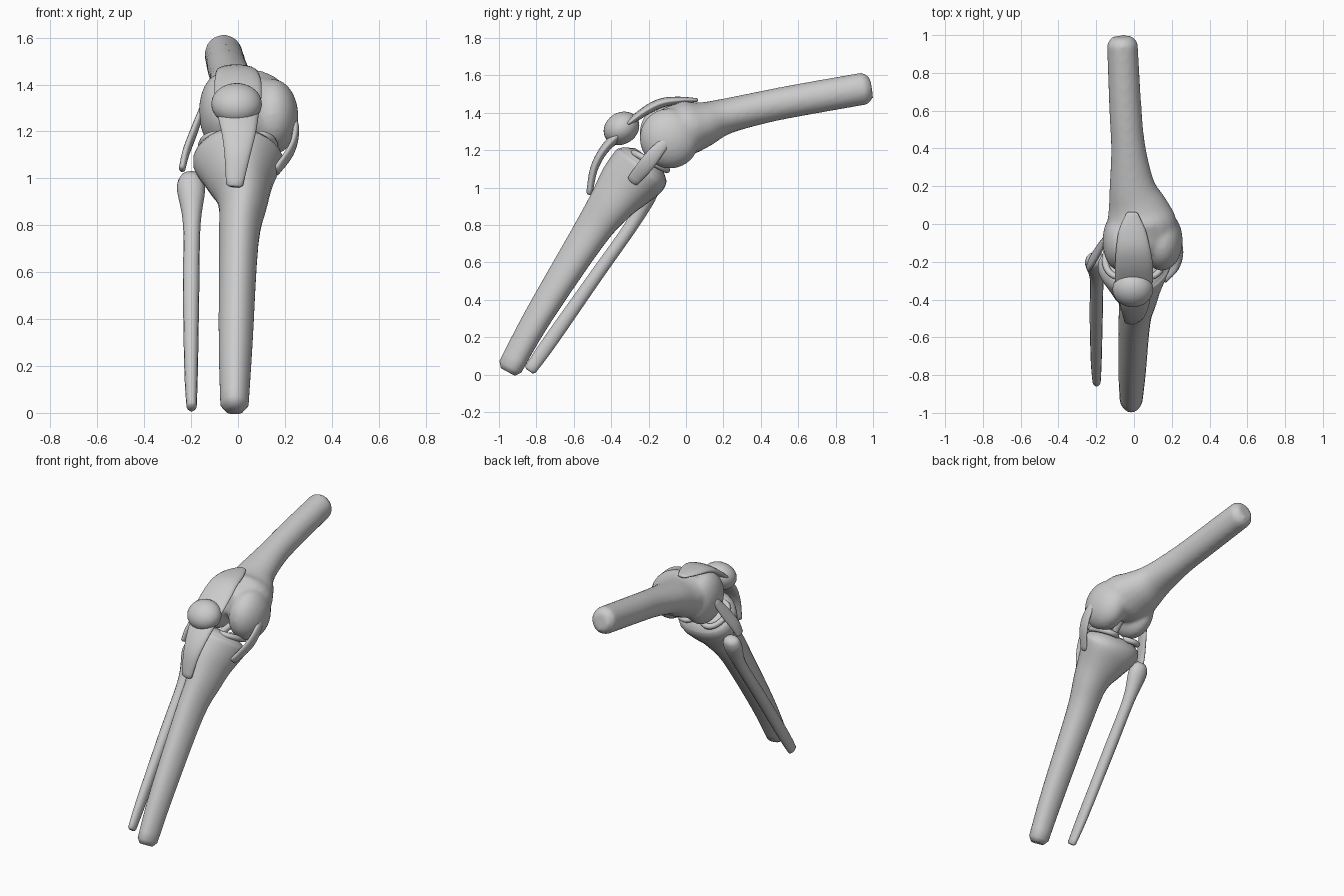
import bpy, bmesh, math
from mathutils import Vector, Matrix

if "Cube" in bpy.data.objects:
    bpy.data.objects.remove(bpy.data.objects["Cube"])


def catmull(a, b, c, d, t):
    return [0.5 * (2 * q + (r - p) * t + (2 * p - 5 * q + 4 * r - s) * t * t
                   + (3 * q - p - 3 * r + s) * t ** 3) for p, q, r, s in zip(a, b, c, d)]


def loft(bm, stations, n=20, tri=0.0, steps=4):
    """Smooth tube with rounded ends; station = x, y, z, half width in x, half thickness."""
    s = [stations[0]] + stations + [stations[-1]]
    path = [catmull(*s[i:i + 4], k / steps) for i in range(len(s) - 3) for k in range(steps)]
    path.append(list(stations[-1]))
    pts = [Vector(p[:3]) for p in path]
    sections = []
    for i, p in enumerate(path):
        t = (pts[min(i + 1, len(pts) - 1)] - pts[max(i - 1, 0)]).normalized()
        sections.append((pts[i], t, p[3], p[4]))
    for end, sign in ((0, -1), (-1, 1)):
        c, t, w, h = sections[end]
        cap = (c + t * sign * min(w, h, .07) * 0.5, t, w * 0.65, h * 0.65)
        sections.insert(0, cap) if sign < 0 else sections.append(cap)
    rings = []
    for c, t, w, h in sections:
        side = (Vector((1, 0, 0)) - t * t.x).normalized()
        up = t.cross(side)
        ring = []
        for k in range(n):
            a = 2 * math.pi * k / n
            m = 1 + tri * math.cos(3 * (a - math.pi / 2))
            ring.append(bm.verts.new(c + side * (w * m * math.cos(a)) + up * (h * m * math.sin(a))))
        rings.append(ring)
    for r0, r1 in zip(rings, rings[1:]):
        for k in range(n):
            j = (k + 1) % n
            bm.faces.new((r0[k], r0[j], r1[j], r1[k]))
    bm.faces.new(rings[0][::-1])
    bm.faces.new(rings[-1])


def ball(bm, centre, radii, tilt=0.0):
    m = Matrix.Translation(centre) @ Matrix.Rotation(tilt, 4, 'X') @ Matrix.Diagonal((*radii, 1))
    bmesh.ops.create_uvsphere(bm, u_segments=28, v_segments=18, radius=1, matrix=m)


def finish(name, bm):
    bmesh.ops.recalc_face_normals(bm, faces=bm.faces[:])
    for f in bm.faces:
        f.smooth = True
    mesh = bpy.data.meshes.new(name)
    bm.to_mesh(mesh)
    bm.free()
    ob = bpy.data.objects.new(name, mesh)
    bpy.context.collection.objects.link(ob)
    return ob


def part(name, stations, **kw):
    bm = bmesh.new()
    loft(bm, stations, **kw)
    return finish(name, bm)


def fuse(ob, voxel, smooth):
    r = ob.modifiers.new("fuse", 'REMESH')
    r.mode, r.voxel_size, r.use_smooth_shade = 'VOXEL', voxel, True
    s = ob.modifiers.new("soften", 'SMOOTH')
    s.factor, s.iterations = 0.5, smooth


# Thigh bone: flared shaft fused with two condyles and a shallow front groove
bm = bmesh.new()
loft(bm, [(-.062, .957, 1.53, .082, .087), (-.045, .6, 1.467, .086, .087),
          (-.03, .4, 1.427, .092, .088), (-.01, .2, 1.378, .122, .097),
          (.02, .08, 1.335, .163, .125), (.04, -.02, 1.318, .19, .148),
          (.035, -.13, 1.335, .155, .097)])
ball(bm, (-.072, -.09, 1.285), (.095, .158, .165), .45)
ball(bm, (.148, -.088, 1.263), (.11, .16, .162), .45)
fuse(finish("thigh_bone", bm), .013, 7)

# Shin bone: three-sided shaft widening to the sloping plateau
part("shin_bone", [(-.015, -.936, .04, .06, .066), (-.01, -.79, .305, .072, .074),
                   (.003, -.52, .735, .084, .095), (.02, -.4, .905, .105, .12),
                   (.01, -.32, 1.005, .148, .15), (.0, -.245, 1.085, .19, .165),
                   (.0, -.215, 1.122, .172, .147)], n=24, tri=-.05)

# Calf bone: slender, with a knobbed head
part("calf_bone", [(-.198, -.832, .028, .022, .034), (-.2, -.725, .18, .029, .04),
                   (-.2, -.48, .53, .035, .037), (-.197, -.29, .8, .037, .037),
                   (-.2, -.21, .95, .06, .05), (-.205, -.185, 1.0, .05, .042)], n=14)

# Kneecap
bm = bmesh.new()
ball(bm, (-.006, -.345, 1.317), (.108, .1, .084), .6)
finish("kneecap", bm)

# Tendons above and below the kneecap
part("upper_tendon", [(-.01, .058, 1.468, .03, .01), (-.01, -.03, 1.467, .07, .019),
                      (-.005, -.13, 1.453, .09, .025), (0, -.22, 1.408, .1, .024),
                      (0, -.31, 1.342, .1, .017)])
part("lower_tendon", [(0, -.365, 1.28, .09, .03), (.003, -.44, 1.2, .074, .024),
                      (-.003, -.492, 1.1, .055, .021), (-.015, -.516, .972, .036, .017)])

# Side ligaments: thin in x, broad in the side view
part("inner_ligament", [(.236, -.085, 1.268, .012, .02), (.246, -.15, 1.2, .015, .036),
                        (.226, -.215, 1.12, .015, .042), (.165, -.285, 1.035, .014, .033)], n=14)
part("outer_ligament", [(-.155, -.085, 1.29, .013, .024), (-.188, -.14, 1.2, .016, .036),
                        (-.222, -.195, 1.11, .016, .038), (-.238, -.225, 1.04, .014, .03)], n=14)

# Cartilage crescents on the plateau, open toward the middle
for name, side in (("inner_meniscus", 1), ("outer_meniscus", -1)):
    cu = bpy.data.curves.new(name, 'CURVE')
    cu.dimensions, cu.bevel_depth, cu.bevel_resolution, cu.use_fill_caps = '3D', .018, 2, True
    sp = cu.splines.new('POLY')
    sp.points.add(20)
    for k, p in enumerate(sp.points):
        a = math.radians(-140 + 14 * k)
        p.co = (side * .07 * math.cos(a), .1 * math.sin(a), 0, 1)
    ob = bpy.data.objects.new(name, cu)
    ob.location = (side * .083, -.19, 1.14)
    ob.rotation_euler.x = -.48
    bpy.context.collection.objects.link(ob)

# Crossed ligament in the notch between the condyles
part("cross_ligament", [(.06, -.02, 1.22, .02, .025), (.035, -.1, 1.18, .018, .022),
                        (.01, -.2, 1.14, .02, .025)], n=12)
